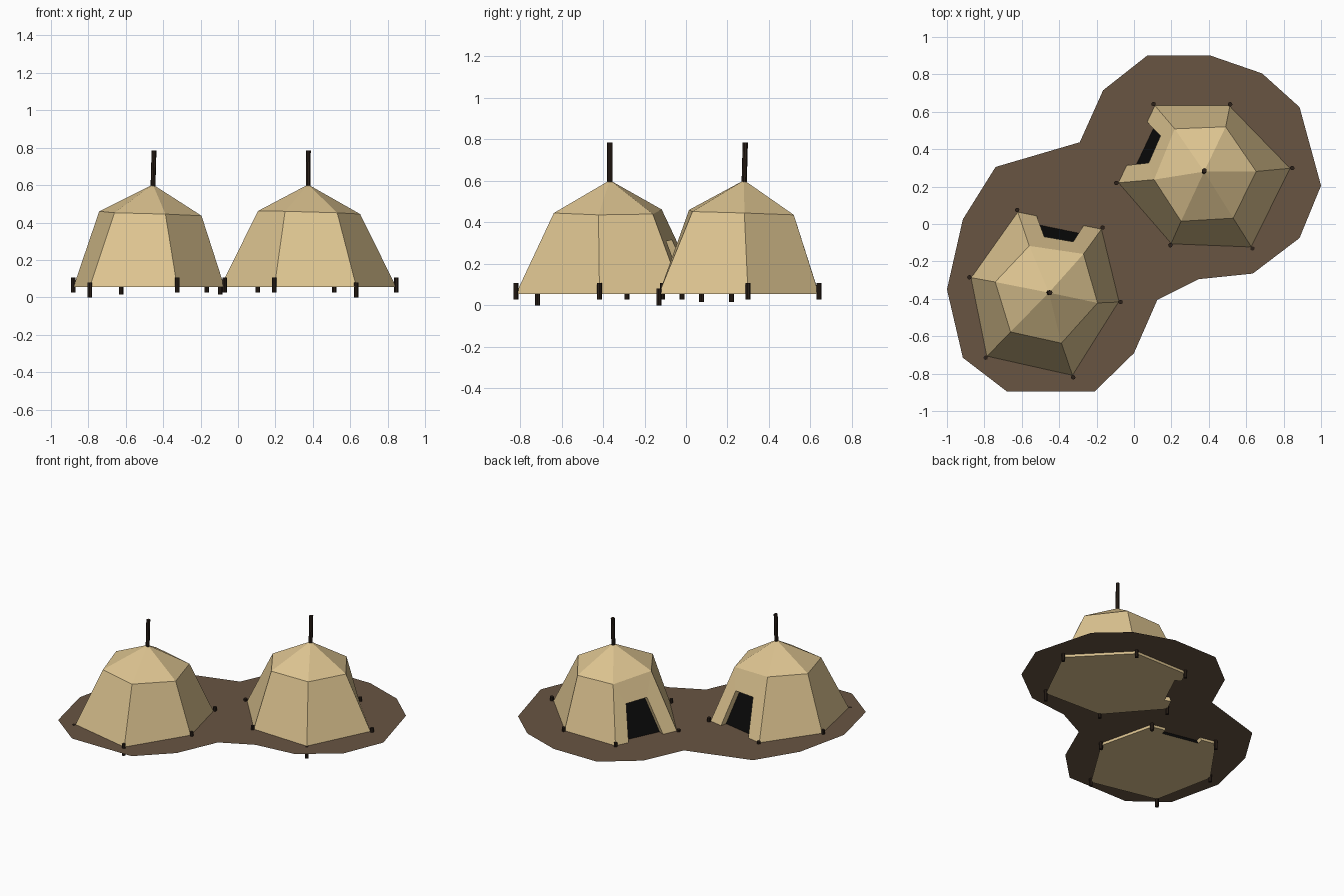
import bpy, bmesh, math
from mathutils import Vector, Matrix

if "Cube" in bpy.data.objects:
    bpy.data.objects.remove(bpy.data.objects["Cube"])


def material(name, rgb):
    m = bpy.data.materials.new(name)
    m.diffuse_color = (*rgb, 1)
    m.use_nodes = True
    m.node_tree.nodes["Principled BSDF"].inputs["Base Color"].default_value = m.diffuse_color
    return m


CANVAS = material("canvas", (0.72, 0.55, 0.28))
EARTH = material("earth", (0.14, 0.09, 0.055))
WOOD = material("dark_wood", (0.025, 0.015, 0.01))
BLACK = material("door_dark", (0.003, 0.003, 0.003))


def finish(name, bm, mats, matrix=Matrix()):
    me = bpy.data.meshes.new(name)
    bm.to_mesh(me)
    bm.free()
    for m in mats:
        me.materials.append(m)
    ob = bpy.data.objects.new(name, me)
    ob.matrix_world = matrix
    bpy.context.collection.objects.link(ob)


def rod(name, a, b, radius, matrix):
    a, b = Vector(a), Vector(b)
    d = b - a
    bm = bmesh.new()
    place = Matrix.Translation((a + b) / 2) @ d.to_track_quat('Z', 'Y').to_matrix().to_4x4()
    bmesh.ops.create_cone(bm, cap_ends=True, segments=8, radius1=radius,
                          radius2=radius, depth=d.length, matrix=place)
    finish(name, bm, [WOOD], matrix)


# Irregular hexagonal tent: hem corners and shoulder corners about the pole
HEM_Z, APEX_Z = 0.055, 0.603
HEM = [(-.17, .442), (.287, .348), (.383, -.05), (.13, -.453), (-.338, -.348), (-.425, .082)]
SHOULDER = [(-.105, .25, .462), (.185, .207, .44), (.26, -.055, .436),
            (.067, -.27, .445), (-.205, -.21, .452), (-.287, .057, .46)]
PEG_BASE = [.015, .027, .027, .027, 0, .027]


def tent(side, x, y, angle):
    matrix = Matrix.Translation((x, y, 0)) @ Matrix.Rotation(math.radians(angle), 4, 'Z')
    hem = [Vector((*p, HEM_Z)) for p in HEM]
    top = [Vector(p) for p in SHOULDER]

    # Door opening on the wall between corners 0 and 1, then its recessed copy
    def on_wall(t, h):
        return hem[0].lerp(top[0], h).lerp(hem[1].lerp(top[1], h), t)

    outer = [on_wall(*p) for p in ((.22, 0), (.295, .65), (.74, .65), (.79, 0))]
    inner = [p + Vector((-.009, -.044, 0)) for p in outer]

    bm = bmesh.new()
    H, T, O, I = [[bm.verts.new(p) for p in ring] for ring in (hem, top, outer, inner)]
    apex = bm.verts.new((0, 0, APEX_Z))
    for i in range(6):
        j = (i + 1) % 6
        bm.faces.new((T[i], T[j], apex))
        if i:
            bm.faces.new((H[i], H[j], T[j], T[i]))
    # Front wall around the door, jambs, dark panel and notched floor
    bm.faces.new((H[0], O[0], O[1], T[0]))
    bm.faces.new((O[1], O[2], T[1], T[0]))
    bm.faces.new((O[3], H[1], T[1], O[2]))
    for k in range(3):
        bm.faces.new((O[k], I[k], I[k + 1], O[k + 1]))
    bm.faces.new(I).material_index = 1
    bm.faces.new((H[0], O[0], I[0], I[3], O[3], *H[1:]))
    bmesh.ops.recalc_face_normals(bm, faces=bm.faces)
    finish(side + "_tent", bm, [CANVAS, BLACK], matrix)

    # Centre pole and corner pegs
    rod(side + "_pole", (-.001, 0, .54), (.006, 0, .785), .013, matrix)
    for i, (p, z) in enumerate(zip(HEM, PEG_BASE)):
        rod(f"{side}_peg_{i + 1}", (*p, z), (*p, z + .08), .012, matrix)


tent("left", -.455, -.367, 0)
tent("right", .375, .28, 76.3)

# Flat earth patch
OUTLINE = [(.07, .90), (.41, .90), (.685, .805), (.885, .625), (1, .205), (.885, -.075),
           (.635, -.265), (.345, -.295), (.125, -.405), (0, -.69), (-.21, -.895),
           (-.68, -.895), (-.915, -.715), (-1, -.35), (-.915, .025), (-.74, .305),
           (-.29, .437), (-.165, .715)]
bm = bmesh.new()
ground = bm.faces.new([bm.verts.new((px, py, .079)) for px, py in OUTLINE])
ground.normal_update()
if ground.normal.z < 0:
    ground.normal_flip()
finish("earth_patch", bm, [EARTH])
